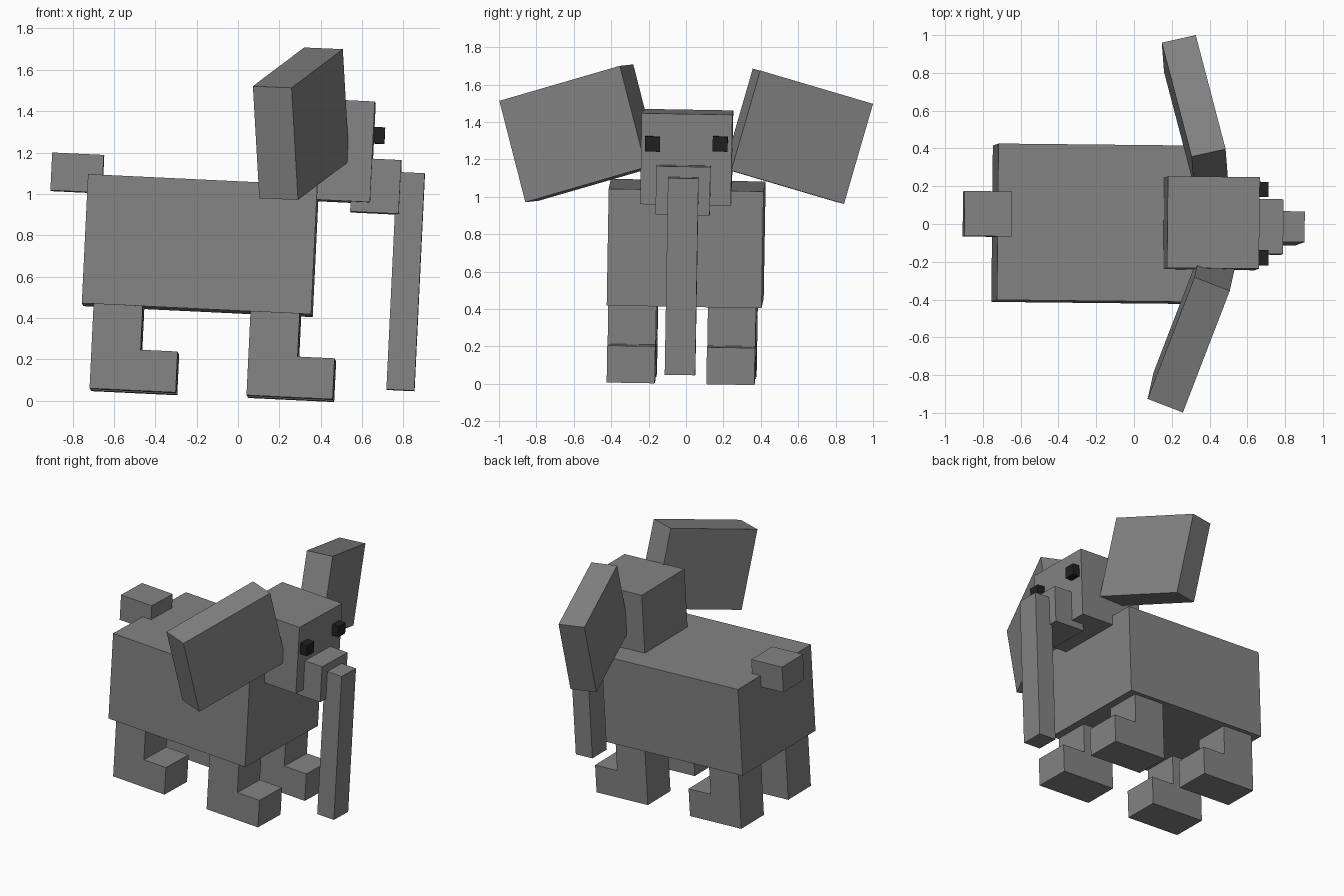
import bpy, bmesh
from math import radians
from mathutils import Matrix, Vector, Euler

if "Cube" in bpy.data.objects:
    bpy.data.objects.remove(bpy.data.objects["Cube"])

# The whole animal leans slightly: nose down, a touch of roll and yaw
LEAN = Euler((radians(-1.0), radians(2.74), radians(-0.6))).to_matrix()


def material(name, value):
    m = bpy.data.materials.new(name)
    m.diffuse_color = (value, value, value, 1)
    m.use_nodes = True
    m.node_tree.nodes["Principled BSDF"].inputs["Base Color"].default_value = m.diffuse_color
    return m


HIDE = material("hide_grey", .23)
DARK = material("dark", .015)


def finish(name, bm, mat=HIDE):
    bmesh.ops.recalc_face_normals(bm, faces=bm.faces)
    me = bpy.data.meshes.new(name)
    bm.to_mesh(me)
    bm.free()
    me.materials.append(mat)
    bpy.context.collection.objects.link(bpy.data.objects.new(name, me))


def slab(name, center, axes, mat=HIDE):
    """Box given by its centre and three full edge vectors."""
    bm = bmesh.new()
    m = Matrix(axes).transposed().to_4x4()
    m.translation = center
    bmesh.ops.create_cube(bm, size=1, matrix=m)
    finish(name, bm, mat)


def box(name, center, size, mat=HIDE):
    """Box of the given size that follows the lean."""
    slab(name, center, [LEAN.col[i] * size[i] for i in range(3)], mat)


def ear(name, corner, along, down, back):
    """Tilted ear from its outer top front corner and edges."""
    edges = [Vector(v) for v in (along, down, back)]
    slab(name, Vector(corner) + sum(edges, Vector()) / 2, edges)


def leg(name, heel, width):
    """L-shaped leg with a foot pointing forward."""
    profile = [(0, 0), (.417, 0), (.417, .198), (.238, .198), (.238, .43), (0, .43)]
    bm = bmesh.new()
    f = bm.faces.new([bm.verts.new(heel + LEAN @ Vector((x, 0, z))) for x, z in profile])
    new = bmesh.ops.extrude_face_region(bm, geom=[f])["geom"]
    verts = [v for v in new if isinstance(v, bmesh.types.BMVert)]
    bmesh.ops.translate(bm, verts=verts, vec=LEAN @ Vector((0, width, 0)))
    finish(name, bm)


# Body, head, snout, trunk and tail
box("body", (-.182, .001, .750), (1.11, .828, .625))
box("head", (.409, .004, 1.211), (.487, .485, .487))
box("snout", (.667, -.015, 1.037), (.235, .29, .26))
box("trunk", (.811, -.023, .576), (.135, .163, 1.053))
box("tail", (-.777, .053, 1.101), (.25, .238, .183))

# Four legs
for end, heel in (("front", (.041, -.420, .027)), ("back", (-.718, -.412, .060))):
    for side, offset in (("right", 0), ("left", .533)):
        leg(f"{end}_leg_{side}", Vector(heel) + LEAN @ Vector((0, offset, 0)), .257)

# Ears
ear("ear_right", (.259, -.998, 1.513), (.248, .644, .187), (.031, .139, -.542), (-.187, .072, .008))
ear("ear_left", (.327, 1.0, 1.497), (.158, -.603, .178), (.012, -.155, -.535), (-.18, -.040, .010))

# Dark eyes
for side, y in (("right", -.179), ("left", .183)):
    box(f"eye_{side}", (.670, y, 1.283), (.08, .08, .08), DARK)
